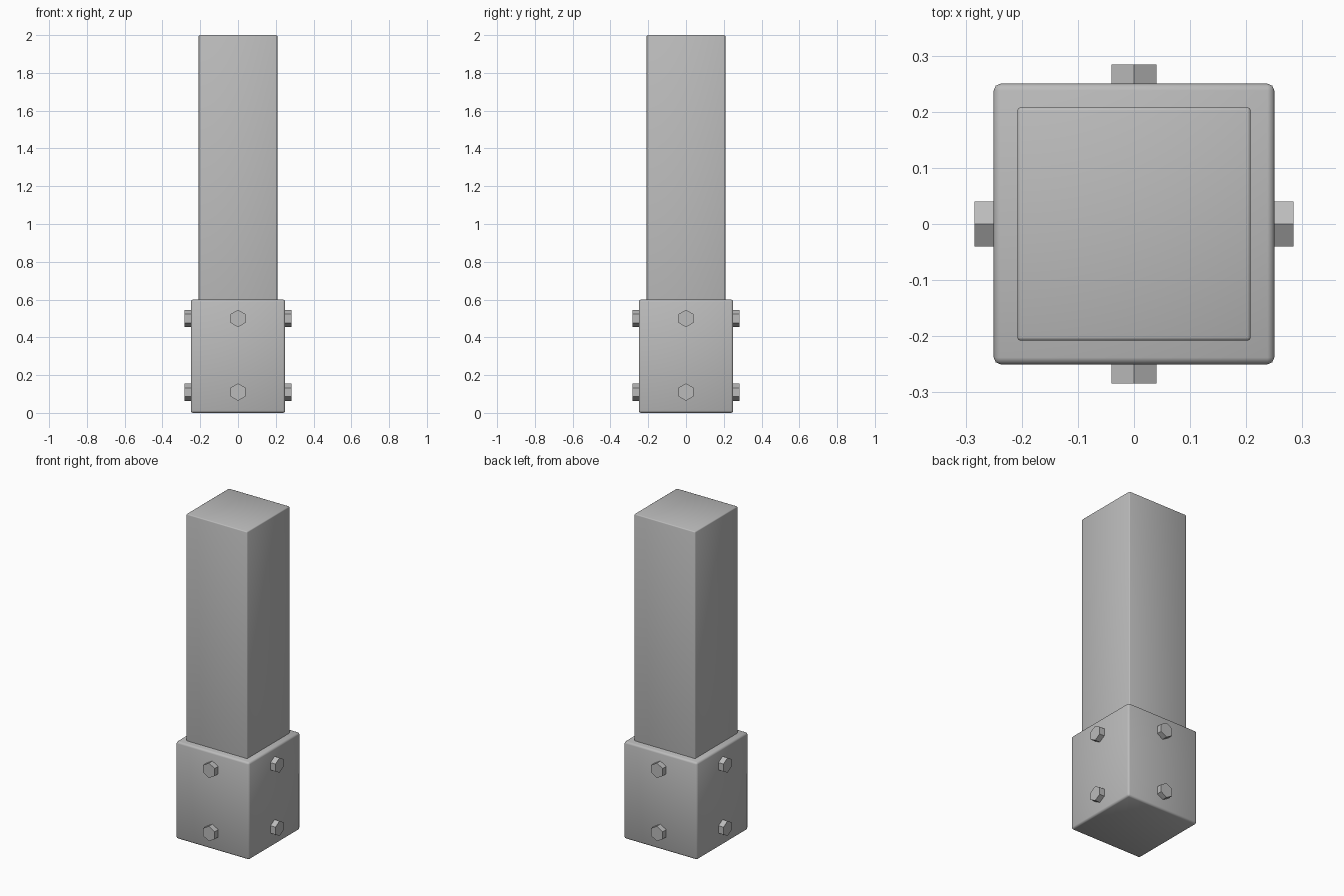
import bpy
import math
from mathutils import Matrix

cube = bpy.data.objects.get("Cube")
if cube:
    bpy.data.objects.remove(cube, do_unlink=True)

# One grey metal for everything
GREY = (0.5, 0.5, 0.5, 1)
metal = bpy.data.materials.new("grey_metal")
metal.use_nodes = True
metal.diffuse_color = GREY
metal.node_tree.nodes["Principled BSDF"].inputs["Base Color"].default_value = GREY


def square_block(name, half_width, bottom, top, bevel):
    """Upright square block with softly rounded edges."""
    bpy.ops.mesh.primitive_cube_add(size=1, location=(0, 0, (bottom + top) / 2))
    block = bpy.context.object
    block.name = name
    block.scale = (2 * half_width, 2 * half_width, top - bottom)
    bpy.ops.object.transform_apply(location=False, rotation=False, scale=True)
    mod = block.modifiers.new("rounded_edges", "BEVEL")
    mod.width = bevel
    mod.segments = 2
    block.data.materials.append(metal)
    bpy.ops.object.shade_smooth()
    return block


def hex_bolt(name, angle, height):
    """Hexagonal bolt head pointing outwards, with a corner on top."""
    inner, outer = 0.23, 0.284
    bpy.ops.mesh.primitive_cylinder_add(vertices=6, radius=0.046, depth=outer - inner)
    bolt = bpy.context.object
    bolt.name = name
    lay_down = Matrix.Rotation(math.pi / 2, 4, "X")
    outward = Matrix.Translation((0, -(inner + outer) / 2, height))
    bolt.data.transform(Matrix.Rotation(angle, 4, "Z") @ outward @ lay_down)
    bolt.data.materials.append(metal)


# Post and the sleeve around its foot
square_block("post", 0.208, 0.02, 2.0, 0.006)
square_block("base_sleeve", 0.25, 0.0, 0.6, 0.012)

# Two bolts on each side of the sleeve
for i, side in enumerate(("front", "left", "back", "right")):
    for level, height in (("lower", 0.11), ("upper", 0.5)):
        hex_bolt(f"{side}_{level}_bolt", i * math.pi / 2, height)
